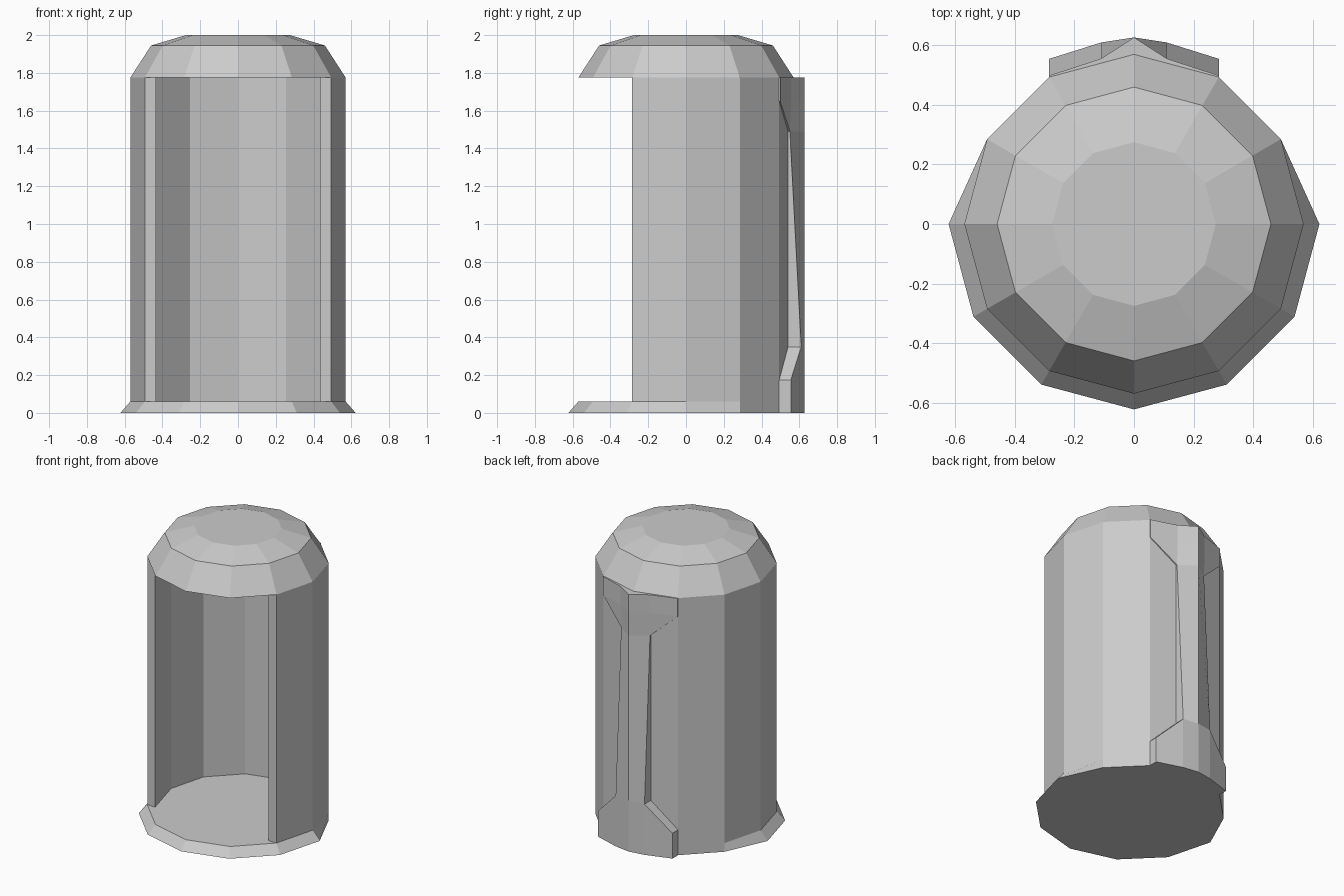
import bpy, bmesh
from math import sin, cos, radians

if "Cube" in bpy.data.objects:
    bpy.data.objects.remove(bpy.data.objects["Cube"])


def loft(name, sections, caps=True):
    """Bridge closed sections of (x, y, z) points; repeated points are merged."""
    bm = bmesh.new()
    rings = [[bm.verts.new(p) for p in sec] for sec in sections]
    n = len(rings[0])
    for a, b in zip(rings, rings[1:]):
        for i in range(n):
            j = (i + 1) % n
            bm.faces.new((a[i], a[j], b[j], b[i]))
    if caps:
        bm.faces.new(rings[0][::-1])
        bm.faces.new(rings[-1])
    bmesh.ops.remove_doubles(bm, verts=bm.verts[:], dist=0.0005)
    bmesh.ops.dissolve_degenerate(bm, edges=bm.edges[:], dist=0.0005)
    bmesh.ops.recalc_face_normals(bm, faces=bm.faces[:])
    mesh = bpy.data.meshes.new(name)
    bm.to_mesh(mesh)
    bm.free()
    obj = bpy.data.objects.new(name, mesh)
    bpy.context.collection.objects.link(obj)
    return obj


def polar(r, i):
    a = radians(30 * i)
    return r * cos(a), r * sin(a)


def ring(r, z):
    return [(*polar(r, i), z) for i in range(12)]


R, R_IN, Z_FLOOR, Z_TOP = 0.57, 0.51, 0.06, 1.775

# Base: flared at the front and sides, straight at the back
foot = [(*polar(R if 0 < i < 6 else 0.623, i), 0) for i in range(12)]
loft("base", [foot, ring(R, Z_FLOOR)])

# Roof: faceted dome with flat underside
loft("roof", [ring(R, Z_TOP), ring(0.46, 1.945), ring(0.275, 2.0)])

# Wall: thick shell open over the four front faces
outer = [polar(R, i) for i in range(-1, 8)]
inner = [polar(R_IN, i) for i in range(0, 7)]
plan = outer + [(-0.434, -0.285)] + inner[::-1] + [(0.434, -0.285)]
loft("wall", [[(x, y, z) for x, y in plan] for z in (Z_FLOOR, Z_TOP)], caps=False)


# Back spine: mirrored half sections (ridge, shoulder, outer edge, wall contact)
def spine_section(z, shoulder_y, edge, contact):
    half = [(0.11, shoulder_y), edge, contact]
    pts = [(0, 0.627)] + half + [(0, 0.56)] + [(-x, y) for x, y in half[::-1]]
    return [(x, y, z) for x, y in pts]


low = (0.61, (0.285, 0.555), (0.285, 0.49))
high = (0.556, (0.285, 0.499), (0.285, 0.49))
loft("back_spine", [
    spine_section(0, *low),
    spine_section(0.175, *low),
    spine_section(0.35, 0.61, (0.11, 0.61), (0.11, 0.538)),
    spine_section(1.49, 0.55, (0.11, 0.55), (0.11, 0.538)),
    spine_section(1.65, *high),
    spine_section(Z_TOP, *high),
])
